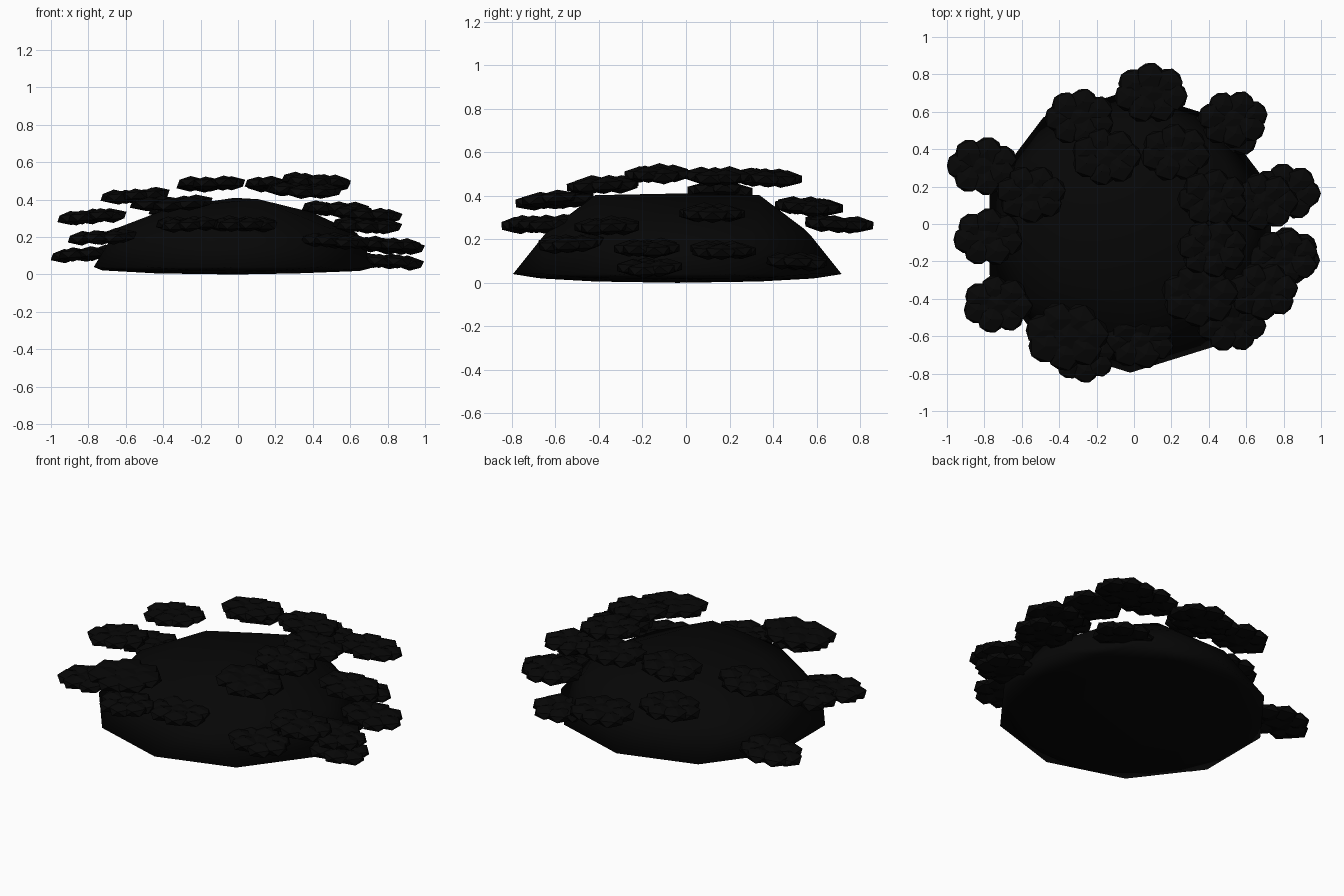
import bpy, bmesh, math
from mathutils import Matrix, Vector

if "Cube" in bpy.data.objects:
    bpy.data.objects.remove(bpy.data.objects["Cube"])

mat = bpy.data.materials.new("black_foliage")
mat.diffuse_color = (0.002, 0.002, 0.002, 1)
mat.use_nodes = True
mat.node_tree.nodes["Principled BSDF"].inputs["Base Color"].default_value = mat.diffuse_color


def finish(bm, name):
    me = bpy.data.meshes.new(name)
    bm.to_mesh(me)
    bm.free()
    me.materials.append(mat)
    ob = bpy.data.objects.new(name, me)
    bpy.context.collection.objects.link(ob)
    return ob


# Core: squashed ten-sided dome, ridged from front to back, with a shallow belly
bm = bmesh.new()
bmesh.ops.create_icosphere(bm, subdivisions=2, radius=1)
for v in bm.verts:
    x, y, z = v.co
    if z > 0.7:        # crown falls away to the sides
        h = 0.41 - 0.45 * (x * 0.79) ** 2
    elif z > 0.2:      # shoulder
        h, x, y = 0.06 + 0.36 * z, x * 0.93, y * 0.95
    else:              # rim and belly
        h = 0.04 + 0.04 * z
    v.co = (x * 0.79 - 0.02, y * 0.755 - 0.04, h)
core = finish(bm, "bush_core")
for p in core.data.polygons:
    p.use_smooth = True


# Leaf clump: a wide rosette of faceted lobes leaning slightly outward
def leaf_clump(i, x, y, z, size=1.0):
    bm = bmesh.new()
    out = Vector((x, y, 0)).normalized()
    tilt = Matrix.Rotation(math.radians(4), 4, Vector((0, 0, 1)).cross(out))
    base = Matrix.Translation((x, y, z)) @ tilt
    lobes = [(0, 0, 0.1)]
    for k in range(7):
        a = 0.7 * i + math.tau * k / 7
        lobes.append((0.115 * math.cos(a), 0.082 * math.sin(a), 0.083))
    for n, (lx, ly, r) in enumerate(lobes):
        m = base @ Matrix.Translation((lx * size, ly * size, 0.004 * (n % 3 - 1)))
        m = m @ Matrix.Diagonal((r * size, r * size, 0.038, 1))
        bmesh.ops.create_icosphere(bm, subdivisions=1, radius=1, matrix=m)
    finish(bm, f"leaf_clump_{i:02d}")


clumps = [
    # back
    (0.09, 0.70, 0.27, 1.05), (-0.29, 0.57, 0.35), (0.53, 0.56, 0.35),
    (0.50, 0.50, 0.10),
    # right
    (0.81, 0.17, 0.15), (0.81, -0.17, 0.07), (0.80, -0.18, 0.16),
    (0.69, -0.36, 0.26), (0.69, 0.12, 0.32),
    # front
    (0.52, -0.53, 0.18), (0.03, -0.62, 0.27), (-0.27, -0.71, 0.27, 0.9),
    (-0.36, -0.60, 0.38, 1.2),
    # left
    (-0.73, -0.43, 0.20), (-0.78, -0.07, 0.31), (-0.81, 0.31, 0.11, 1.02),
    # crown
    (-0.55, 0.16, 0.42), (-0.15, 0.36, 0.485), (0.22, 0.38, 0.48),
    (0.42, 0.14, 0.49), (0.42, -0.13, 0.50), (0.35, -0.38, 0.45, 1.1),
]
for i, c in enumerate(clumps, 1):
    leaf_clump(i, *c)
